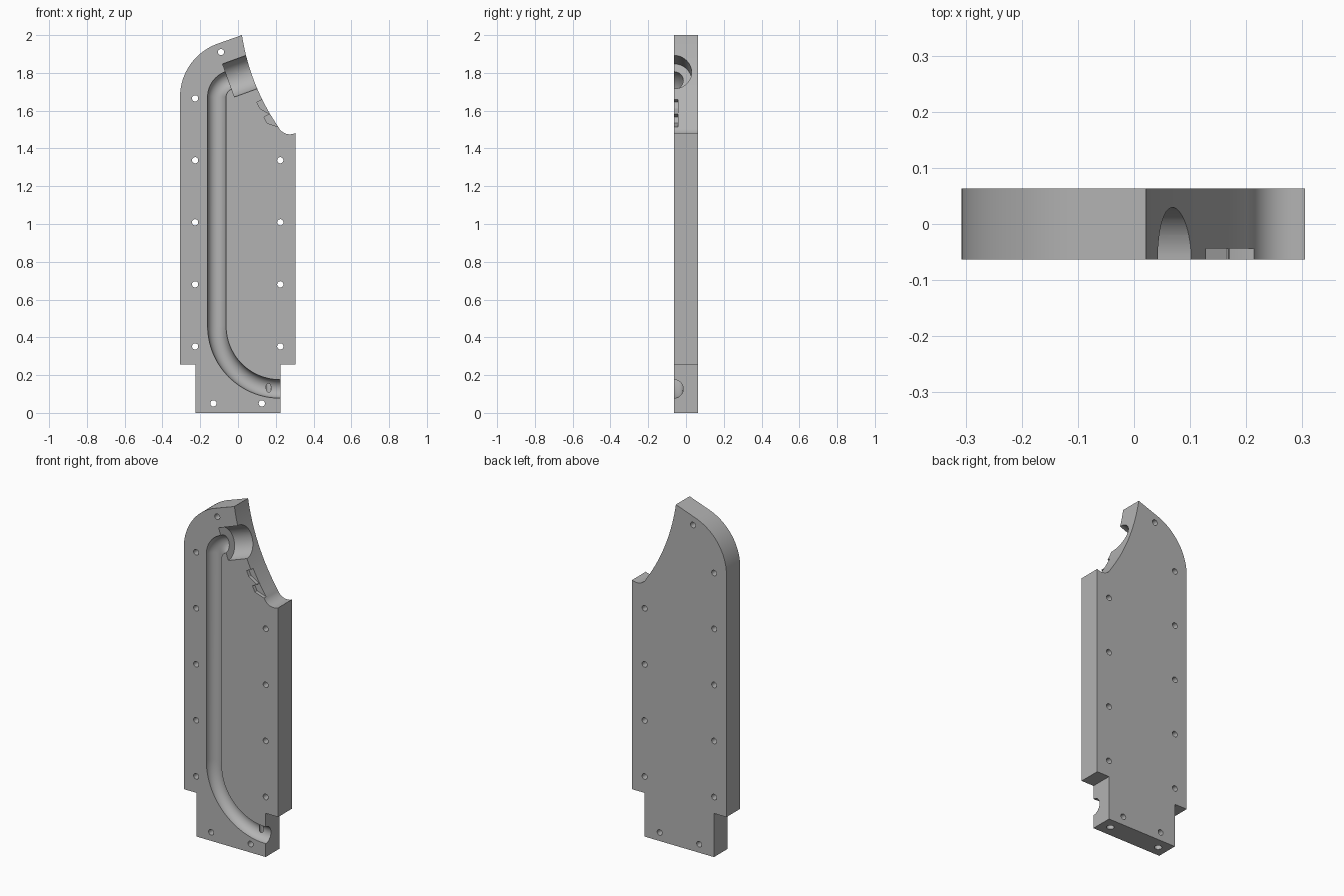
import bpy, bmesh, math
from mathutils import Vector, Matrix

if "Cube" in bpy.data.objects:
    bpy.data.objects.remove(bpy.data.objects["Cube"])

T = 0.0635  # half thickness of the plate
FRONT = -T

grey = bpy.data.materials.new("grey")
grey.diffuse_color = (0.45, 0.45, 0.45, 1)
grey.use_nodes = True
grey.node_tree.nodes["Principled BSDF"].inputs["Base Color"].default_value = grey.diffuse_color


def new_object(name, bm):
    bmesh.ops.recalc_face_normals(bm, faces=bm.faces)
    mesh = bpy.data.meshes.new(name)
    bm.to_mesh(mesh)
    bm.free()
    mesh.materials.append(grey)
    ob = bpy.data.objects.new(name, mesh)
    bpy.context.collection.objects.link(ob)
    return ob


def prism(name, pts, y0, y1):
    """Extrude an x-z outline from y0 to y1."""
    bm = bmesh.new()
    face = bm.faces.new([bm.verts.new((x, y0, z)) for x, z in pts])
    ext = bmesh.ops.extrude_face_region(bm, geom=[face])
    verts = [v for v in ext["geom"] if isinstance(v, bmesh.types.BMVert)]
    bmesh.ops.translate(bm, verts=verts, vec=(0, y1 - y0, 0))
    return new_object(name, bm)


def rod(name, a, b, r, n=32):
    a, b = Vector(a), Vector(b)
    bm = bmesh.new()
    m = Matrix.Translation((a + b) / 2) @ (b - a).to_track_quat('Z', 'Y').to_matrix().to_4x4()
    bmesh.ops.create_cone(bm, cap_ends=True, segments=n, radius1=r, radius2=r,
                          depth=(b - a).length, matrix=m)
    return new_object(name, bm)


def arc(cx, cz, r, a0, a1, n):
    return [(cx + r * math.cos(math.radians(a0 + (a1 - a0) * i / n)),
             cz + r * math.sin(math.radians(a0 + (a1 - a0) * i / n))) for i in range(n + 1)]


def arc3(p, q, s, n):
    """Arc from p to s through q."""
    (ax, ay), (bx, by), (cx, cy) = p, q, s
    d = 2 * (ax * (by - cy) + bx * (cy - ay) + cx * (ay - by))
    A, B, C = ax * ax + ay * ay, bx * bx + by * by, cx * cx + cy * cy
    ux = (A * (by - cy) + B * (cy - ay) + C * (ay - by)) / d
    uy = (A * (cx - bx) + B * (ax - cx) + C * (bx - ax)) / d
    a0 = math.degrees(math.atan2(ay - uy, ax - ux))
    a1 = math.degrees(math.atan2(cy - uy, cx - ux))
    a1 = a0 + (a1 - a0 + 180) % 360 - 180
    return arc(ux, uy, math.hypot(ax - ux, ay - uy), a0, a1, n)


def sweep(name, path, y, r, n=40):
    """Round tube along an x-z path."""
    bm = bmesh.new()
    rings = []
    for i, p in enumerate(path):
        a, b = path[max(i - 1, 0)], path[min(i + 1, len(path) - 1)]
        t = Vector((b[0] - a[0], b[1] - a[1])).normalized()
        rings.append([])
        for k in range(n):
            w = 2 * math.pi * k / n
            rings[-1].append(bm.verts.new((p[0] - t.y * r * math.cos(w), y + r * math.sin(w),
                                           p[1] + t.x * r * math.cos(w))))
    for u, v in zip(rings, rings[1:]):
        for k in range(n):
            bm.faces.new((u[k], u[(k + 1) % n], v[(k + 1) % n], v[k]))
    bm.faces.new(rings[0])
    bm.faces.new(rings[-1])
    return new_object(name, bm)


# Plate outline: foot, right edge, scooped corner, rounded shoulder
outline = [(-0.226, 0), (0.224, 0), (0.224, 0.256), (0.305, 0.256)]
outline += arc3((0.305, 1.482), (0.262, 1.476), (0.213, 1.515), 14)
outline += arc3((0.213, 1.515), (0.105, 1.709), (0.021, 2.0), 24)[1:]
outline += arc(-0.007, 1.672, 0.3, 110, 180, 28)
outline += [(-0.307, 0.256), (-0.226, 0.256)]
plate = prism("plate", outline, -T, T)

cutters = []

# Round-bottomed channel
ca, sa = math.cos(math.radians(20)), math.sin(math.radians(20))
path = [(0.28, 0.127)] + arc(0.222, 0.461, 0.334, 270, 180, 40)
path += arc(-0.018, 1.672, 0.094, 180, 110, 24)
path.append((path[-1][0] + 0.03 * ca, path[-1][1] + 0.03 * sa))
cutters.append(sweep("channel_cutter", path, FRONT, 0.049))

# Wide tilted socket at the top end of the channel
cutters.append(rod("socket_cutter", (-0.05, FRONT, 1.76),
                   (-0.05 + 0.3 * ca, FRONT, 1.76 + 0.3 * sa), 0.093, 64))

# Shallow notches beside the scooped edge
notches = [[(0.100, 1.645), (0.155, 1.672), (0.195, 1.595), (0.166, 1.583), (0.116, 1.612)],
           [(0.138, 1.567), (0.190, 1.592), (0.250, 1.520), (0.213, 1.514), (0.154, 1.534)]]
for pts in notches:
    cutters.append(prism("notch_cutter", pts, FRONT - 0.02, FRONT + 0.02))

# Through holes for fasteners
holes = [(sx, 0.352 + 0.3285 * i) for i in range(4) for sx in (-0.227, 0.224)]
holes += [(-0.227, 1.665), (-0.09, 1.91), (-0.13, 0.05), (0.126, 0.05)]
for x, z in holes:
    cutters.append(rod("hole_cutter", (x, -0.1, z), (x, 0.1, z), 0.0165, 24))

# Vertical holes in the bottom edge
for x in (-0.165, 0.162):
    cutters.append(rod("bottom_hole_cutter", (x, 0, -0.05), (x, 0, 0.18), 0.02, 24))

for c in cutters:
    mod = plate.modifiers.new("cut", 'BOOLEAN')
    mod.operation = 'DIFFERENCE'
    mod.solver = 'EXACT'
    mod.object = c

# Bake the cuts and drop the helpers
bpy.context.view_layer.update()
dg = bpy.context.evaluated_depsgraph_get()
mesh = bpy.data.meshes.new_from_object(plate.evaluated_get(dg))
plate.modifiers.clear()
plate.data = mesh
for c in cutters:
    bpy.data.objects.remove(c)

bpy.context.view_layer.objects.active = plate
plate.select_set(True)
bpy.ops.object.shade_smooth_by_angle(angle=math.radians(30))
